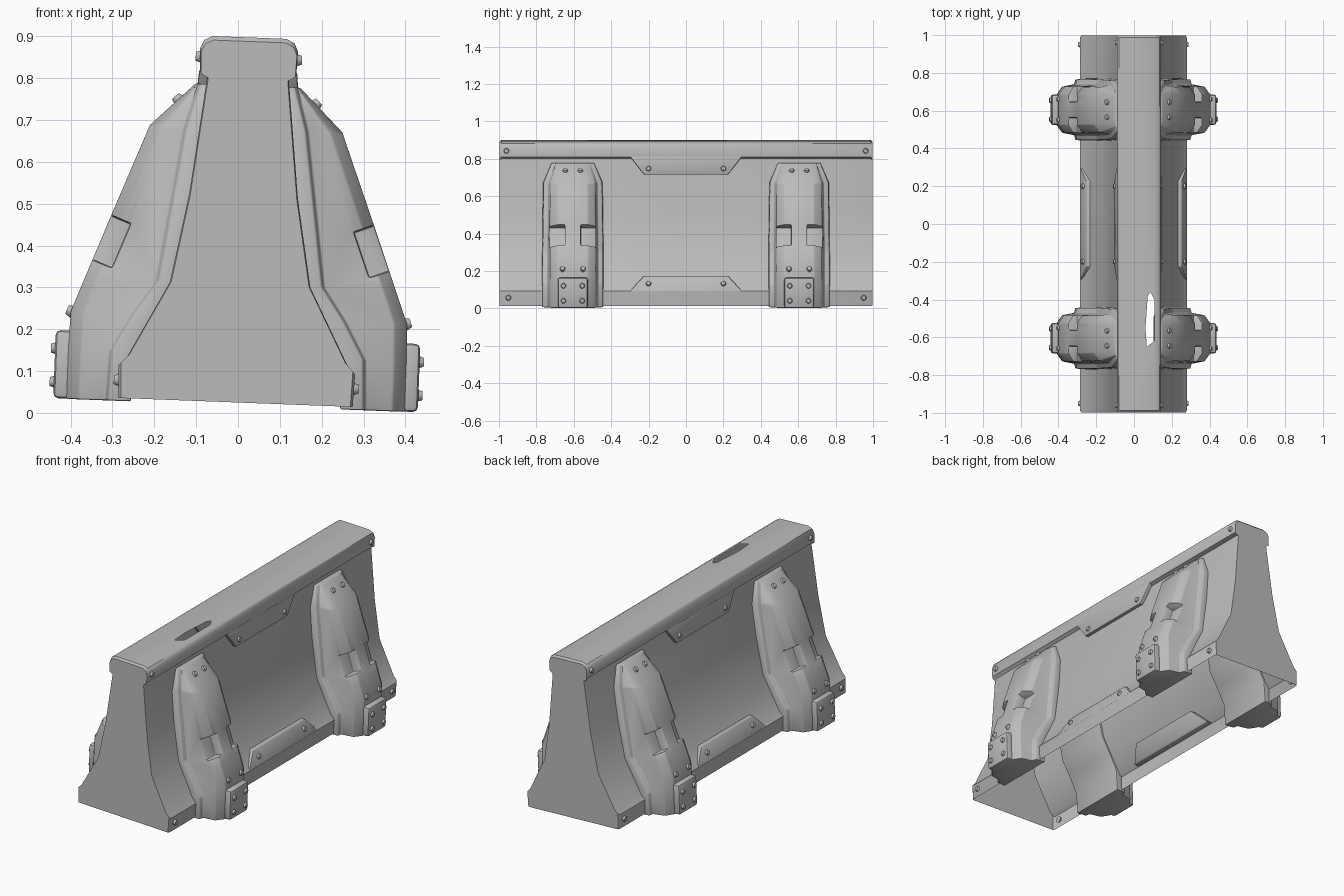
import bpy, bmesh, math
from mathutils import Matrix, Vector

if "Cube" in bpy.data.objects:
    bpy.data.objects.remove(bpy.data.objects["Cube"])

TILT = math.radians(2.2)      # the whole barrier leans slightly about y
HALF = 0.997                  # half length
POD_Y = 0.605                 # centre of each buttress

mat = bpy.data.materials.new("concrete_grey")
mat.diffuse_color = (0.5, 0.5, 0.5, 1)
mat.use_nodes = True
mat.node_tree.nodes["Principled BSDF"].inputs["Base Color"].default_value = mat.diffuse_color


def make(name, bm, mirror=None, bevel=0.0, cutter=None, fix=True):
    """Turn a bmesh into a tilted, mirrored, bevelled, smooth-shaded object."""
    if fix:
        bmesh.ops.recalc_face_normals(bm, faces=bm.faces[:])
    me = bpy.data.meshes.new(name)
    bm.to_mesh(me)
    bm.free()
    ob = bpy.data.objects.new(name, me)
    bpy.context.collection.objects.link(ob)
    me.materials.append(mat)
    ob.rotation_euler.y = TILT
    ob.location = (-0.006, 0, 0.018)
    bpy.context.view_layer.update()
    if cutter:
        m = ob.modifiers.new("notch", 'BOOLEAN')
        m.operation, m.object, m.solver = 'DIFFERENCE', cutter, 'EXACT'
    if bevel:
        m = ob.modifiers.new("bevel", 'BEVEL')
        m.width, m.segments, m.limit_method = bevel, 2, 'ANGLE'
        m.angle_limit = math.radians(25)
    if mirror:
        m = ob.modifiers.new("mirror", 'MIRROR')
        m.use_axis = mirror
        m.use_mirror_merge = False
    bpy.ops.object.select_all(action='DESELECT')
    ob.select_set(True)
    bpy.context.view_layer.objects.active = ob
    if ob.modifiers:
        bpy.ops.object.convert(target='MESH')
    bpy.ops.object.shade_smooth_by_angle(angle=math.radians(35))
    return ob


def loft(rings, skip=()):
    """Closed rings joined by quads and capped; skip = (ring, edge) pairs left open."""
    bm = bmesh.new()
    vs = [[bm.verts.new(p) for p in r] for r in rings]
    n = len(rings[0])
    for i in range(len(vs) - 1):
        for j in range(n):
            if (i, j) not in skip:
                k = (j + 1) % n
                bm.faces.new((vs[i][j], vs[i][k], vs[i + 1][k], vs[i + 1][j]))
    bm.faces.new(vs[0])
    bm.faces.new(vs[-1][::-1])
    return bm, vs


# Hollow body: skirt, waist and top cap in one profile, open underneath
right = [(.28, .007), (.283, .085), (.264, .105), (.168, .288), (.13, .5), (.097, .787),
         (.115, .797), (.117, .85), (.108, .87), (.088, .88)]
profile = right + [(-x, z) for x, z in reversed(right)]
n, h = len(profile), len(right)


def section(y, s):
    return [(x * s, y, z if z < .01 else .4 + (z - .4) * s) for x, z in profile]


open_edges = {(i, n - 1) for i in range(3)} | {(1, h - 1)}
bm, vs = loft([section(-HALF, .98), section(-HALF + .01, 1),
               section(HALF - .01, 1), section(HALF, .98)], open_edges)

# Top face with the elongated hole broken through it
hole = [(.06, -.36), (.08, -.40), (.08, -.62), (.04, -.65), (.033, -.55), (.045, -.38)]
hv = [bm.verts.new((x, y, .88)) for x, y in hole]
edges = [bm.edges.new((hv[i], hv[(i + 1) % len(hv)])) for i in range(len(hv))]
corners = [vs[1][h - 1], vs[2][h - 1], vs[2][h], vs[1][h]]
for i in range(4):
    pair = (corners[i], corners[(i + 1) % 4])
    edges.append(bm.edges.get(pair) or bm.edges.new(pair))
bmesh.ops.triangle_fill(bm, edges=edges, use_beauty=True, normal=(0, 0, 1))
make("barrier_body", bm)


# Raised centre panels hanging from the cap and rising from the skirt
def panel(name, wide, narrow):
    """wide and narrow: (inner x, outer x, half width, z) of the two edges."""
    rings = [[(wide[k], -wide[2], wide[3]), (wide[k], wide[2], wide[3]),
              (narrow[k], narrow[2], narrow[3]), (narrow[k], -narrow[2], narrow[3])]
             for k in (0, 1)]
    make(name, loft(rings)[0], (True, False, False), .005)


panel("cap_drop_panel", (.09, .117, .30, .80), (.09, .126, .225, .703))
panel("skirt_raised_panel", (.25, .283, .30, .085), (.20, .252, .225, .165))

# Cutter for the corner notches on each buttress
bm = bmesh.new()
for side in (-1, 1):
    m = (Matrix.Translation((.338, POD_Y + side * .097, .39))
         @ Matrix.Rotation(math.radians(-21), 4, 'Y')
         @ Matrix.Diagonal((.11, .11, .115, 1)))
    bmesh.ops.create_cube(bm, size=1, matrix=m)
cutter = make("notch_cutter", bm)
cutter.hide_render = True

# Buttresses: a flange against the wall and a chamfered rib, lofted upwards
# stations: z, inner x, flange x, outer x, width scale
stations = [(0, .25, .305, .405, 1), (.12, .245, .30, .405, 1), (.21, .20, .25, .402, 1),
            (.29, .155, .195, .372, 1), (.66, .10, .142, .232, .97),
            (.765, .08, .112, .125, .7)]
rings = []
for z, a, f, o, s in stations:
    c = min(.03, (o - f) * .4)
    half = [(a, .165), (f, .16), (f + .006, .135), (o - c, .122), (o, .08)]
    rings.append([(x, POD_Y - y * s, z) for x, y in half]
                 + [(x, POD_Y + y * s, z) for x, y in reversed(half)])
make("buttress", loft(rings)[0], (True, True, False), .006, cutter)
bpy.data.objects.remove(cutter)

# Foot blocks at the base of the buttresses
bm = bmesh.new()
bmesh.ops.create_cube(bm, size=1, matrix=Matrix.Translation((.405, POD_Y, .082))
                      @ Matrix.Diagonal((.062, .16, .163, 1)))
make("buttress_foot", bm, (True, True, False), .012)

# Bolt heads: x, y, z, upward tilt of the surface in degrees
bolts = [(.117, .96, .83, 0), (.122, .2, .735, 5), (.268, .2, .125, 22), (.283, .95, .05, 0),
         (.165, POD_Y - .04, .726, 45), (.165, POD_Y + .04, .726, 45),
         (.402, POD_Y - .055, .21, 20), (.402, POD_Y + .055, .21, 20)]
bolts += [(.436, POD_Y + dy, z, 0) for dy in (-.05, .05) for z in (.04, .12)]
bm = bmesh.new()
for x, y, z, tilt in bolts:
    m = Matrix.Translation((x, y, z)) @ Matrix.Rotation(math.radians(90 - tilt), 4, 'Y')
    bmesh.ops.create_cone(bm, cap_ends=True, segments=10, radius1=.018, radius2=.011,
                          depth=.02, matrix=m)
make("bolt_heads", bm, (True, True, False))
